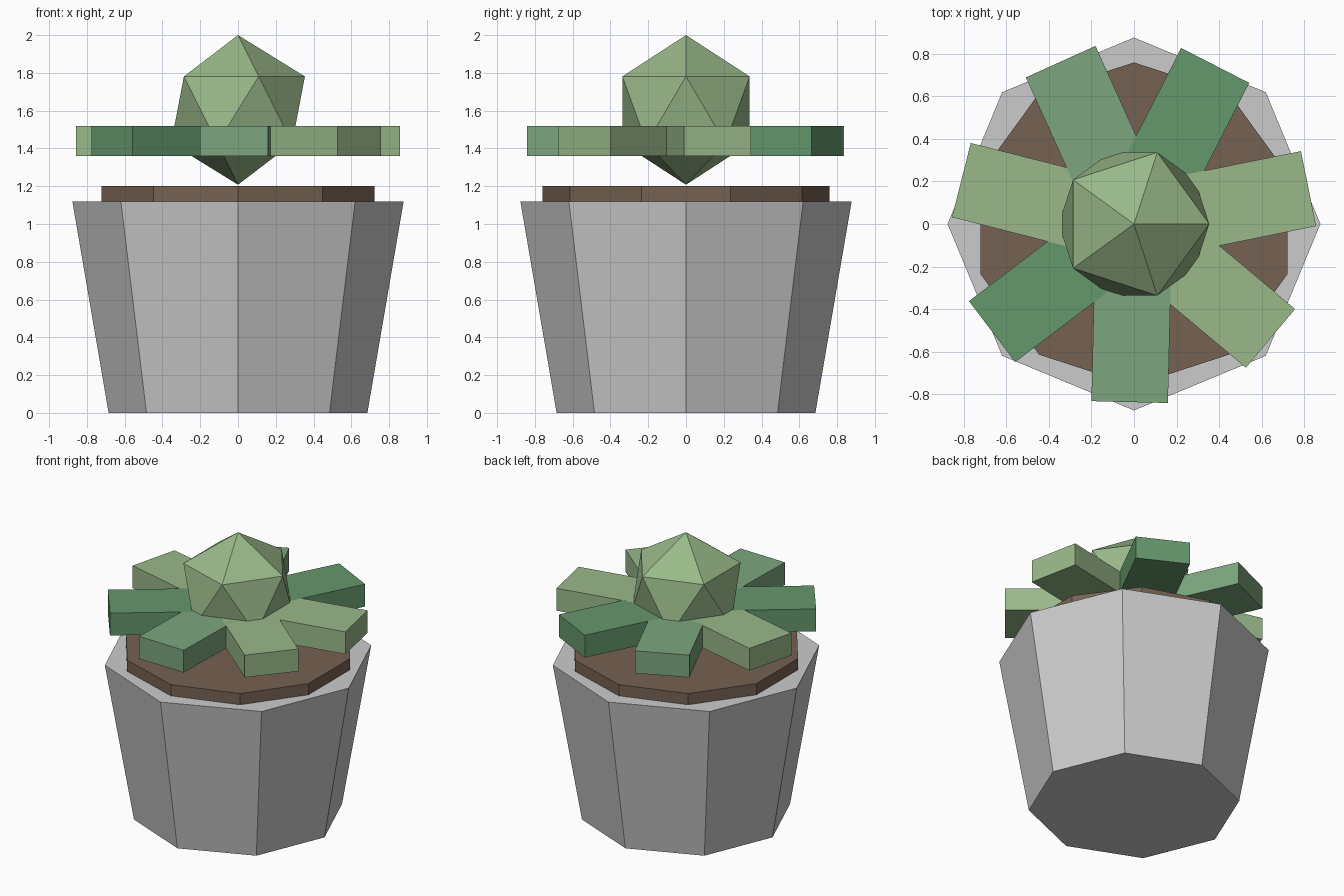
import bpy
import math

if "Cube" in bpy.data.objects:
    bpy.data.objects.remove(bpy.data.objects["Cube"])


def material(name, rgb):
    m = bpy.data.materials.new(name)
    m.diffuse_color = (*rgb, 1.0)
    m.use_nodes = True
    m.node_tree.nodes["Principled BSDF"].inputs["Base Color"].default_value = m.diffuse_color
    return m


def finish(name, mat=None):
    ob = bpy.context.object
    ob.name = name
    if mat:
        ob.data.materials.append(mat)
    return ob


def tapered(name, sides, r_bottom, r_top, z0, z1, mat=None):
    bpy.ops.mesh.primitive_cone_add(vertices=sides, radius1=r_bottom, radius2=r_top,
                                    depth=z1 - z0, location=(0, 0, (z0 + z1) / 2))
    return finish(name, mat)


brown = material("soil_brown", (0.18, 0.12, 0.085))
light = material("leaf_light", (0.32, 0.48, 0.25))
dark = material("leaf_dark", (0.13, 0.31, 0.15))
mid = material("leaf_mid", (0.20, 0.38, 0.21))

# Pot and soil
tapered("pot", 8, 0.685, 0.877, 0.0, 1.12)
tapered("soil", 10, 0.76, 0.76, 1.08, 1.20, brown)

# Faceted central bud
bpy.ops.mesh.primitive_ico_sphere_add(subdivisions=1, radius=0.396, location=(0, 0, 1.604))
finish("bud", light)

# Ring of seven block leaves
INNER, OUTER, WIDTH, Z0, Z1 = 0.20, 0.838, 0.36, 1.36, 1.52
for i in range(7):
    a = 0.2 + i * math.tau / 7
    r = (INNER + OUTER) / 2
    bpy.ops.mesh.primitive_cube_add(size=1, rotation=(0, 0, a),
                                    location=(r * math.cos(a), r * math.sin(a), (Z0 + Z1) / 2))
    leaf = finish(f"leaf_{i + 1}", (light, dark, mid)[i % 3])
    leaf.scale = (OUTER - INNER, WIDTH, Z1 - Z0)
